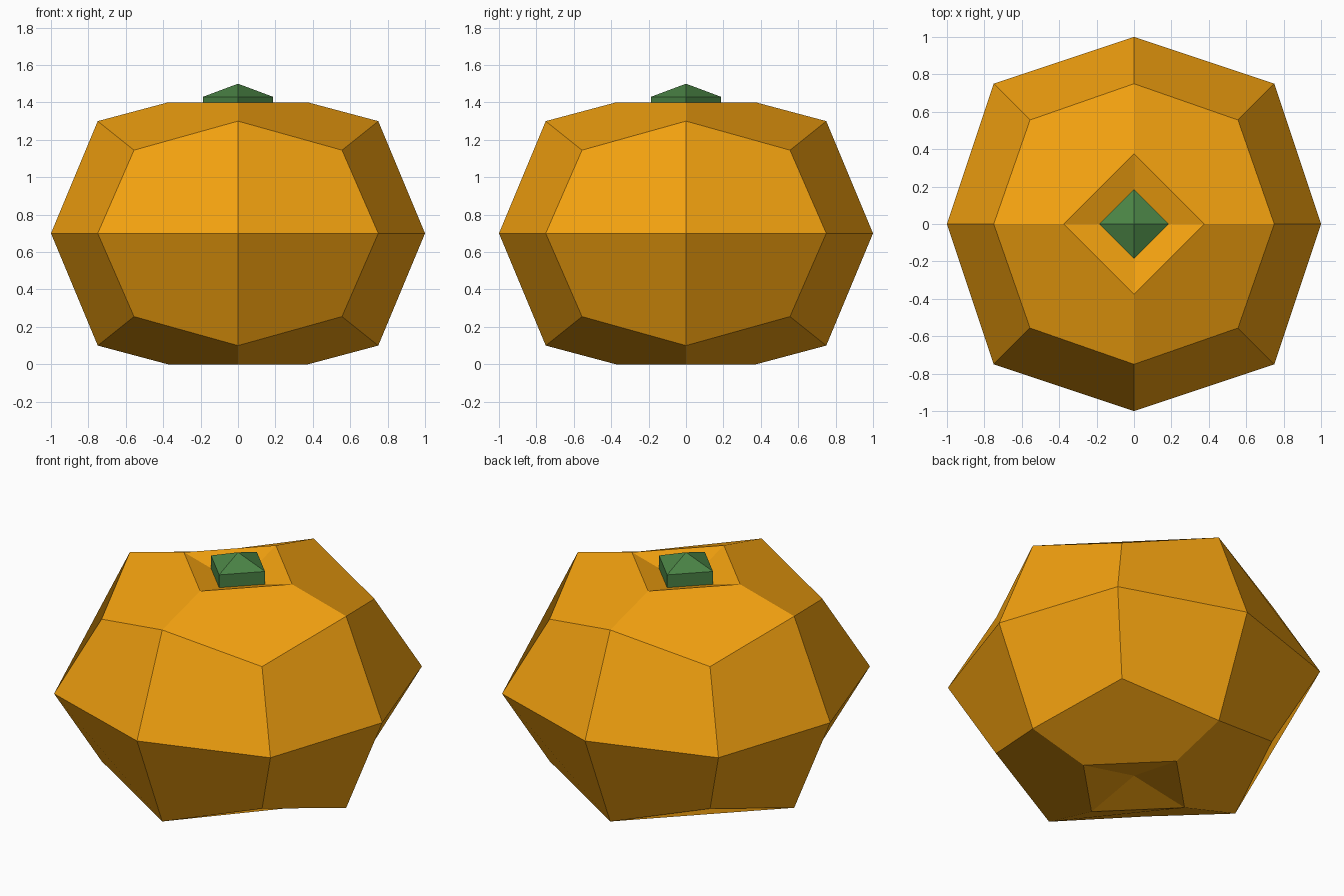
import bpy, bmesh

if "Cube" in bpy.data.objects:
    bpy.data.objects.remove(bpy.data.objects["Cube"])


def add_part(name, bm, color):
    bmesh.ops.recalc_face_normals(bm, faces=bm.faces)
    mesh = bpy.data.meshes.new(name)
    bm.to_mesh(mesh)
    bm.free()
    mat = bpy.data.materials.new(name + "_colour")
    mat.diffuse_color = color
    mat.use_nodes = True
    mat.node_tree.nodes["Principled BSDF"].inputs["Base Color"].default_value = mat.diffuse_color
    mesh.materials.append(mat)
    obj = bpy.data.objects.new(name, mesh)
    bpy.context.collection.objects.link(obj)
    return obj


# Pumpkin body: once-divided cube, rounded by pulling in edges and corners
bm = bmesh.new()
bmesh.ops.create_cube(bm, size=2)
bmesh.ops.subdivide_edges(bm, edges=bm.edges[:], cuts=1, use_grid_fill=True)
pull = {1: 1.0, 2: 0.75, 3: 0.556}
for v in bm.verts:
    v.co *= pull[sum(abs(c) > 0.5 for c in v.co)]
    v.co.z = v.co.z * 0.8 + 0.7

# Square dimples at the top and bottom poles
poles = [v for v in bm.verts if abs(v.co.x) + abs(v.co.y) < 0.01]
bmesh.ops.bevel(bm, geom=poles, offset=50, offset_type='PERCENT',
                segments=1, profile=0.5, affect='VERTICES')
caps = [f for f in bm.faces if all(abs(v.co.z - 0.7) > 0.65 for v in f.verts)]
for v in bmesh.ops.poke(bm, faces=caps)["verts"]:
    v.co.z = 1.3 if v.co.z > 0.7 else 0.07
add_part("pumpkin_body", bm, (0.9, 0.36, 0.005, 1))

# Stem: short four-sided post with a pointed top
bm = bmesh.new()
r = 0.187
rings = [[bm.verts.new((x * r, y * r, z))
          for x, y in ((1, 0), (0, 1), (-1, 0), (0, -1))] for z in (1.3, 1.43)]
tip = bm.verts.new((0, 0, 1.5))
bm.faces.new(rings[0])
for i in range(4):
    j = (i + 1) % 4
    bm.faces.new((rings[0][i], rings[0][j], rings[1][j], rings[1][i]))
    bm.faces.new((rings[1][i], rings[1][j], tip))
add_part("stem", bm, (0.07, 0.23, 0.06, 1))
